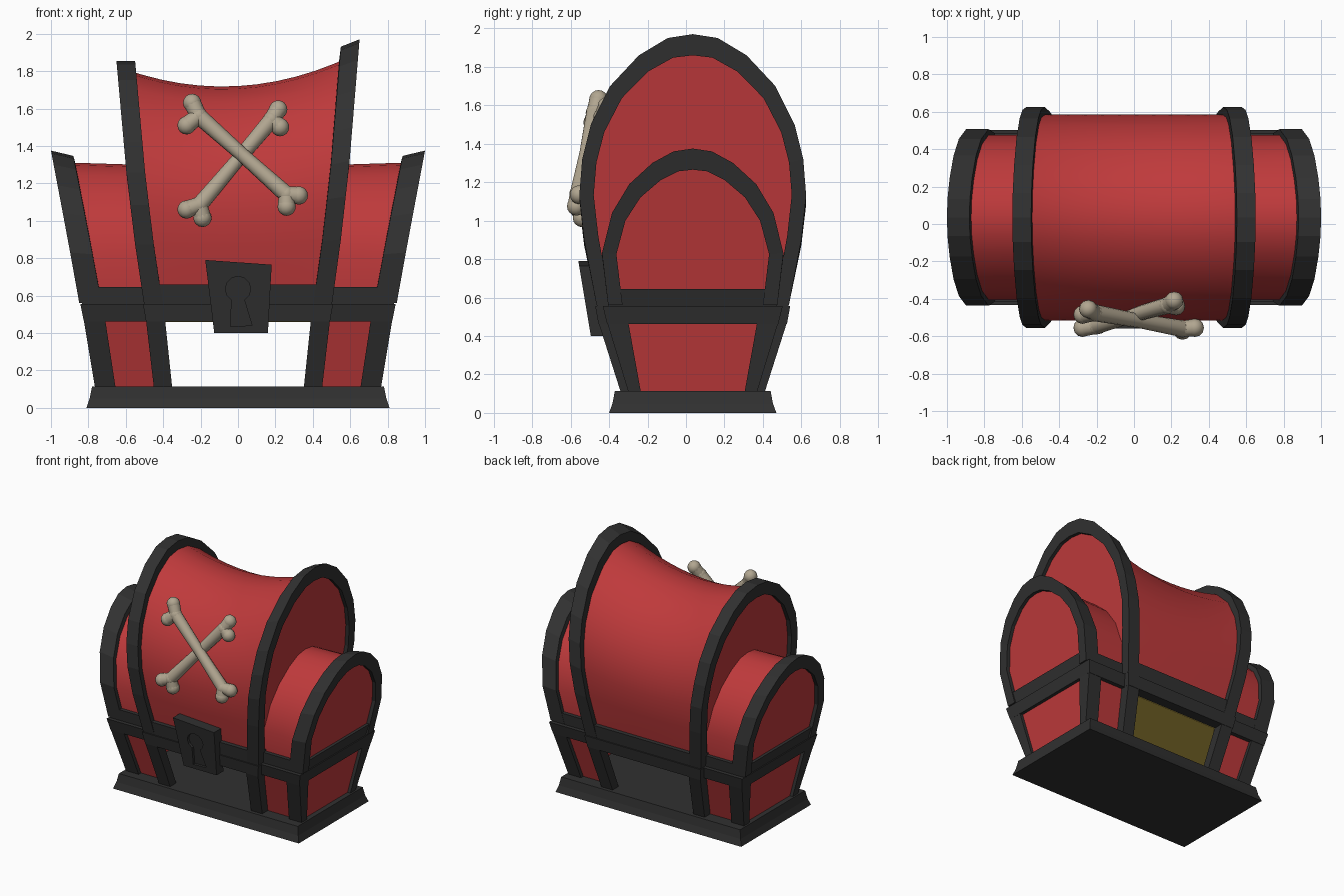
import bpy, bmesh, math
from mathutils import Vector, Matrix

cube = bpy.data.objects.get("Cube")
if cube:
    bpy.data.objects.remove(cube)

YC = 0.035    # depth centre of the chest
SEAM = 0.56   # height where lid meets body


def material(name, rgb):
    m = bpy.data.materials.new(name)
    m.use_nodes = True
    m.diffuse_color = (*rgb, 1)
    m.node_tree.nodes["Principled BSDF"].inputs["Base Color"].default_value = (*rgb, 1)
    return m


RED = material("red_panel", (0.52, 0.042, 0.044))
DARK = material("dark_iron", (0.03, 0.03, 0.03))
BONE = material("bone", (0.44, 0.38, 0.28))
GOLD = material("gold", (0.6, 0.43, 0.07))


def finish(name, bm, mat, smooth=None):
    bmesh.ops.recalc_face_normals(bm, faces=bm.faces)
    me = bpy.data.meshes.new(name)
    bm.to_mesh(me)
    bm.free()
    me.materials.append(mat)
    ob = bpy.data.objects.new(name, me)
    bpy.context.collection.objects.link(ob)
    if smooth:
        bpy.ops.object.select_all(action='DESELECT')
        ob.select_set(True)
        bpy.context.view_layer.objects.active = ob
        bpy.ops.object.shade_smooth_by_angle(angle=math.radians(smooth))
    return ob


def loft(name, rings, mat, smooth=None):
    """Bridge closed rings of points and cap both ends."""
    bm = bmesh.new()
    rows = [[bm.verts.new(p) for p in r] for r in rings]
    n = len(rows[0])
    for a, b in zip(rows, rows[1:]):
        for i in range(n):
            j = (i + 1) % n
            bm.faces.new((a[i], a[j], b[j], b[i]))
    bm.faces.new(rows[0])
    bm.faces.new(rows[-1])
    return finish(name, bm, mat, smooth)


def block(name, levels, mat, sx=1, sy=1):
    """Tapered block from (z, x0, x1, y0, y1) levels, mirrored by sx and sy."""
    rings = [[(sx * x, YC + sy * y, z) for x, y in ((x0, y0), (x1, y0), (x1, y1), (x0, y1))]
             for z, x0, x1, y0, y1 in levels]
    return loft(name, rings, mat)


def centred(name, levels, mat):
    return block(name, [(z, -x, x, -y, y) for z, x, y in levels], mat)


def arch(half):
    """Full arch of (y, z) from one half, listed from the foot to the crown."""
    return half + [(-y, z) for y, z in reversed(half[:-1])]


def shrink(profile, dy, dz):
    """Move an arch inward along its normals, by dy at the sides and dz at the crown."""
    out = []
    for i, (y, z) in enumerate(profile):
        a, b = profile[max(i - 1, 0)], profile[min(i + 1, len(profile) - 1)]
        t = Vector((b[0] - a[0], b[1] - a[1])).normalized()
        if i in (0, len(profile) - 1):
            out.append((y - math.copysign(dy, y), z))
        else:
            out.append((y - t.y * dy, z + t.x * dz))
    return out


def lerp_table(table, z):
    for (z0, x0), (z1, x1) in zip(table, table[1:]):
        if z <= z1:
            break
    return x0 + (x1 - x0) * (z - z0) / (z1 - z0)


def lift(z, k):
    return SEAM + (z - SEAM) * k


MID = arch([(0.5, SEAM), (0.565, 0.9), (0.59, 1.13), (0.575, 1.32), (0.53, 1.5),
            (0.43, 1.7), (0.28, 1.86), (0.13, 1.95), (0, 1.97)])
SIDE = arch([(0.44, SEAM), (0.472, 0.83), (0.42, 1.04), (0.33, 1.19),
             (0.21, 1.3), (0.1, 1.36), (0, 1.375)])
MID_X = [(0.5, 0.495), (0.9, 0.55), (1.3, 0.595), (1.97, 0.65)]
SIDE_X = [(0.5, 0.838), (0.9, 0.91), (1.375, 1.0)]


def rim(name, profile, table, width, side, k, slope):
    """Dark band following an arch, leaning outward with height."""
    rings = []
    for (y, z), (v, w) in zip(profile, shrink(profile, 0.075, 0.11)):
        x = lerp_table(table, z)
        xi = lerp_table(table, w)
        rings.append([(side * x, YC + y, lift(z, k)),
                      (side * xi, YC + v, lift(w, k)),
                      (side * (xi - width), YC + v, lift(w, k)),
                      (side * (x - width), YC + y, lift(z, k - slope))])
    loft(name, rings, DARK)


# Flared base plate
centred("base_plate", [(0, 0.81, 0.435), (0.05, 0.793, 0.417), (0.115, 0.78, 0.405)], DARK)

# Body: posts and recessed panels
for sx, side in ((1, "left"), (-1, "right")):
    for sy, end in ((-1, "front"), (1, "back")):
        tag = f"_{end}_{side}"
        block("corner_post" + tag, [(0.11, 0.655, 0.765, 0.27, 0.335),
                                    (0.47, 0.71, 0.825, 0.335, 0.445)], DARK, sx, sy)
        block("middle_post" + tag, [(0.11, 0.352, 0.45, 0.3, 0.375),
                                    (0.47, 0.39, 0.492, 0.41, 0.49)], DARK, sx, sy)
        block("body_panel" + tag, [(0.11, 0.43, 0.68, 0.28, 0.305),
                                   (0.47, 0.47, 0.73, 0.385, 0.415)], RED, sx, sy)
    block("end_panel_" + side, [(0.11, 0.71, 0.74, -0.29, 0.29),
                                (0.47, 0.765, 0.8, -0.37, 0.37)], RED, sx)

# Belts around the body top and the lid foot
centred("body_belt_wide", [(0.462, 0.824, 0.445), (0.555, 0.843, 0.468)], DARK)
centred("body_belt_middle", [(0.462, 0.492, 0.49), (0.555, 0.508, 0.507)], DARK)
centred("lid_belt_wide", [(0.553, 0.833, 0.438), (0.645, 0.858, 0.45)], DARK)
centred("lid_belt_middle", [(0.553, 0.5, 0.498), (0.66, 0.515, 0.515)], DARK)
centred("treasure", [(0.458, 0.74, 0.41), (0.464, 0.74, 0.41)], GOLD)

# Middle lid: sagging red barrel between two tall rims
inner = shrink(MID, 0.04, 0.04)
rings = []
for i in range(13):
    s = i / 6 - 1
    top = 1.72 + 0.13 * s * s + 0.035 * s
    k = (top - SEAM) / (1.93 - SEAM)
    rings.append([(s * (lerp_table(MID_X, z) - 0.03), YC + y, lift(z, k)) for y, z in inner])
loft("middle_lid", rings, RED, 35)
rim("middle_rim_left", MID, MID_X, 0.1, 1, 1, 0.028)
rim("middle_rim_right", MID, MID_X, 0.1, -1, 0.918, 0)

# Side lids
inner = shrink(SIDE, 0.03, 0.035)
for sx, side in ((1, "left"), (-1, "right")):
    rings = []
    for t in (0, 0.5, 1):
        k = 0.945 + 0.02 * t
        rings.append([(sx * (0.46 + t * (lerp_table(SIDE_X, z) - 0.49)), YC + y, lift(z, k))
                      for y, z in inner])
    loft("side_lid_" + side, rings, RED, 35)
    rim("side_rim_" + side, SIDE, SIDE_X, 0.12, sx, 1, 0.035)


# Lock plate with a sunken keyhole
def lock_y(z):
    return -0.495 - (z - 0.4) / 6


outline = [(-0.175, 0.79), (0.18, 0.765), (0.16, 0.4), (-0.127, 0.4)]
lock = loft("lock_plate", [[(x, lock_y(z) + d, z) for x, z in outline] for d in (0, 0.085)], DARK)
hole = [(0.068 * math.cos(a), 0.635 + 0.068 * math.sin(a))
        for a in (math.radians(-60 + 30 * i) for i in range(11))]
hole += [(-0.04, 0.435), (0.075, 0.44)]
cutter = loft("keyhole_cutter", [[(x, lock_y(z) + d, z) for x, z in hole] for d in (-0.03, 0.02)], DARK)
cutter.hide_render = True
cutter.hide_viewport = True
cut = lock.modifiers.new("keyhole", 'BOOLEAN')
cut.operation = 'DIFFERENCE'
cut.object = cutter


# Crossed bones
def limb(bm, a, b, r0, r1):
    d = b - a
    place = Matrix.Translation((a + b) / 2) @ d.to_track_quat('Z', 'Y').to_matrix().to_4x4()
    bmesh.ops.create_cone(bm, segments=12, radius1=r0, radius2=r1, depth=d.length, matrix=place)


def knob(bm, p, r):
    bmesh.ops.create_uvsphere(bm, u_segments=12, v_segments=8, radius=r,
                              matrix=Matrix.Translation(p))


def bone(name, a, b, knobs):
    bm = bmesh.new()
    a, b = Vector(a), Vector(b)
    mid = (a + b) / 2
    for end, tips in ((a, knobs[:2]), (b, knobs[2:])):
        limb(bm, mid, end, 0.038, 0.045)
        knob(bm, end, 0.047)
        for tip in map(Vector, tips):
            limb(bm, end, tip, 0.043, 0.047)
            knob(bm, tip, 0.049)
    finish(name, bm, BONE, 50)


bone("bone_front", (-0.21, -0.475, 1.56), (0.26, -0.56, 1.14),
     [(-0.245, -0.455, 1.63), (-0.275, -0.485, 1.51), (0.325, -0.555, 1.135), (0.26, -0.57, 1.075)])
bone("bone_behind", (0.18, -0.435, 1.54), (-0.205, -0.545, 1.085),
     [(0.215, -0.41, 1.595), (0.225, -0.44, 1.5), (-0.275, -0.555, 1.06), (-0.19, -0.54, 1.015)])
